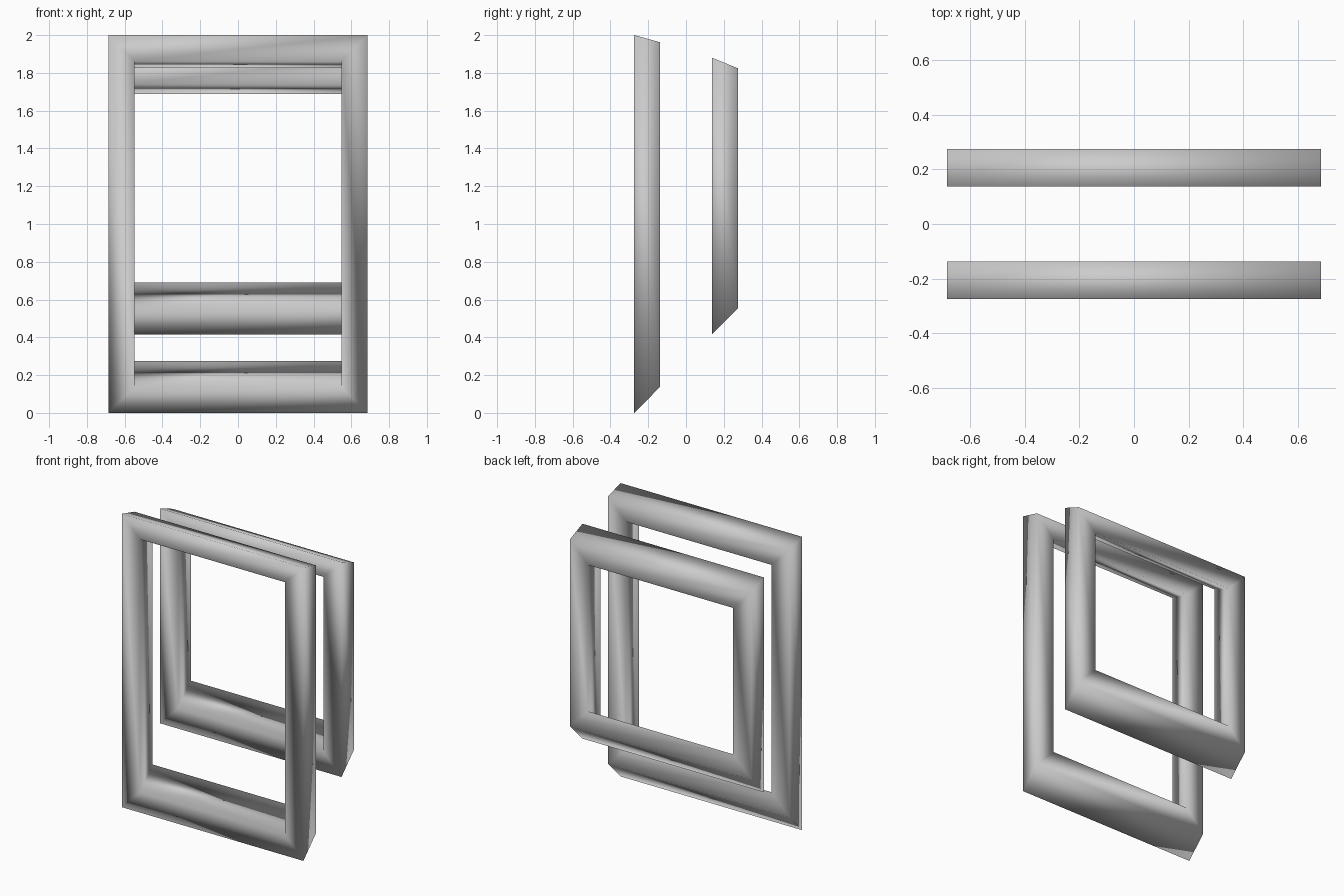
import bpy, bmesh

if "Cube" in bpy.data.objects:
    bpy.data.objects.remove(bpy.data.objects["Cube"])

HALF_W = 0.685   # outer half width
BAR = 0.137      # bar thickness


def frame(name, y0, y1, front_z, back_z):
    """Rectangular ring whose top and bottom slope between front and back planes."""
    bm = bmesh.new()

    def loop(y, zs, inset):
        w, lo, hi = HALF_W - inset, zs[0] + inset, zs[1] - inset
        return [bm.verts.new((x, y, z)) for x, z in
                ((-w, lo), (w, lo), (w, hi), (-w, hi))]

    # outer front, inner front, inner back, outer back
    loops = [loop(y0, front_z, 0), loop(y0, front_z, BAR),
             loop(y1, back_z, BAR), loop(y1, back_z, 0)]
    for k in range(4):
        a, b = loops[k], loops[(k + 1) % 4]
        for i in range(4):
            j = (i + 1) % 4
            bm.faces.new((a[i], a[j], b[j], b[i]))
    bmesh.ops.recalc_face_normals(bm, faces=bm.faces)
    for f in bm.faces:
        f.smooth = True
    mesh = bpy.data.meshes.new(name)
    bm.to_mesh(mesh)
    bm.free()
    bpy.context.collection.objects.link(bpy.data.objects.new(name, mesh))


# tall frame at the front, shorter raised frame behind it
frame("front_frame", -0.274, -0.137, (0.0, 2.0), (0.138, 1.962))
frame("back_frame", 0.137, 0.274, (0.415, 1.88), (0.553, 1.825))
